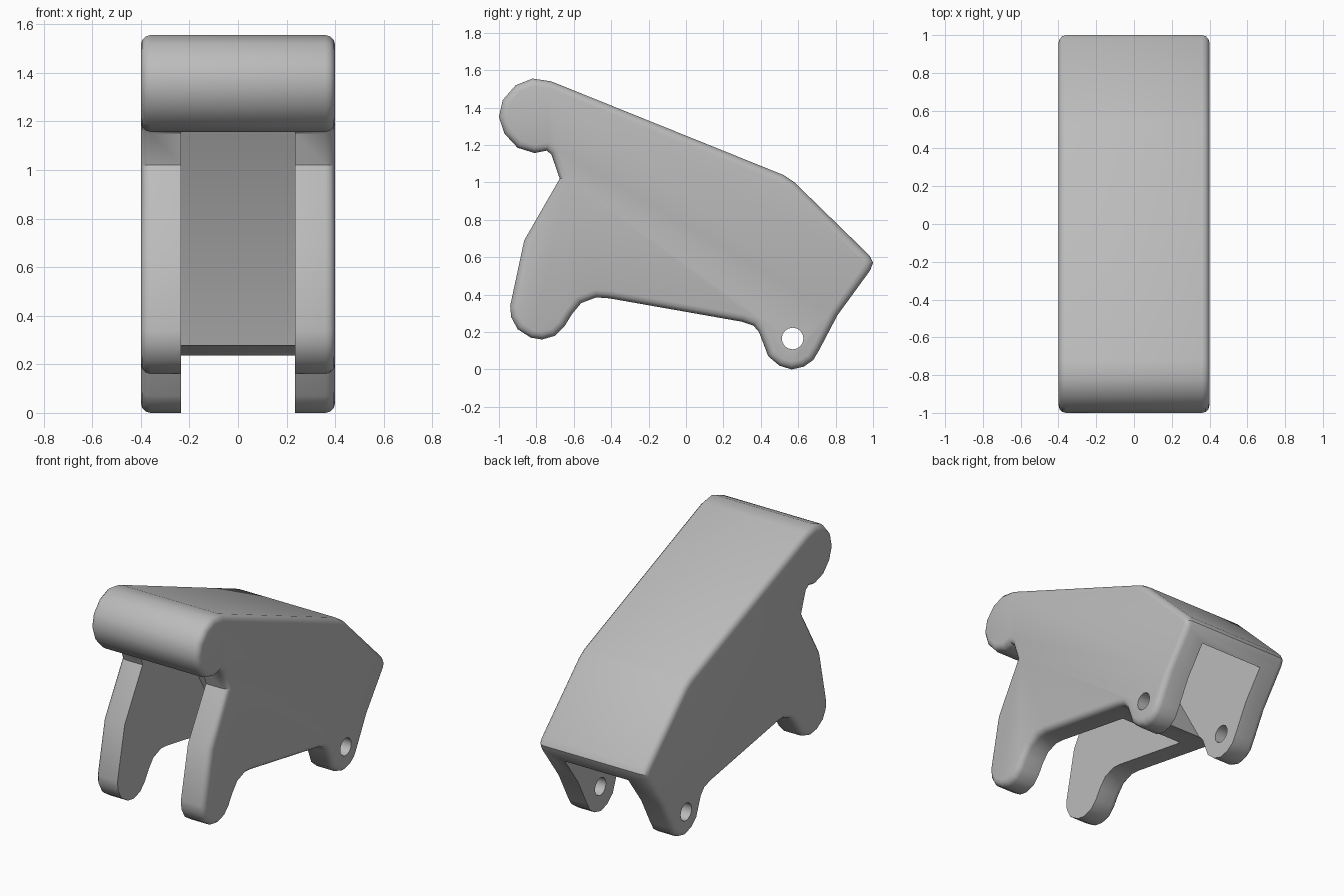
import bpy, bmesh, math
from mathutils import Matrix

cube = bpy.data.objects.get("Cube")
if cube:
    bpy.data.objects.remove(cube, do_unlink=True)

HALF_WIDTH = 0.4      # outer half width
HALF_SLOT = 0.235     # half width of the hollow between the side walls

grey = bpy.data.materials.new("plain_grey")
grey.use_nodes = True
grey.diffuse_color = (0.5, 0.5, 0.5, 1)
grey.node_tree.nodes["Principled BSDF"].inputs["Base Color"].default_value = (0.5, 0.5, 0.5, 1)


def extrude_profile(name, points, half, rounding=0):
    """Extrude a (y, z) outline along x, optionally rounding both rims."""
    bm = bmesh.new()
    face = bm.faces.new([bm.verts.new((-half, y, z)) for y, z in points])
    new = bmesh.ops.extrude_face_region(bm, geom=[face])["geom"]
    bmesh.ops.translate(bm, vec=(2 * half, 0, 0),
                        verts=[v for v in new if isinstance(v, bmesh.types.BMVert)])
    bmesh.ops.recalc_face_normals(bm, faces=bm.faces)
    if rounding:
        rims = [e for e in bm.edges if abs(e.verts[0].co.x - e.verts[1].co.x) < 1e-4]
        bmesh.ops.bevel(bm, geom=rims, offset=rounding, segments=3, profile=0.5,
                        affect='EDGES', clamp_overlap=False)
    return add_object(name, bm)


def add_object(name, bm):
    mesh = bpy.data.meshes.new(name)
    bm.to_mesh(mesh)
    bm.free()
    mesh.materials.append(grey)
    obj = bpy.data.objects.new(name, mesh)
    bpy.context.collection.objects.link(obj)
    return obj


def cut(body, cutter):
    mod = body.modifiers.new(cutter.name, 'BOOLEAN')
    mod.operation = 'DIFFERENCE'
    mod.solver = 'EXACT'
    mod.object = cutter
    bpy.context.view_layer.objects.active = body
    bpy.ops.object.modifier_apply(modifier=mod.name)
    bpy.data.objects.remove(cutter, do_unlink=True)


# Side outline: top slopes, pivot ear, underside, front leg, front lip
outline = [
    (-0.82, 1.555), (-0.72, 1.54), (0.52, 1.04), (0.58, 1.0), (0.98, 0.61),
    (1.0, 0.57), (0.985, 0.53), (0.81, 0.29),
    (0.71, 0.1), (0.68, 0.05), (0.63, 0.015), (0.565, 0), (0.5, 0.02),
    (0.44, 0.07), (0.39, 0.2), (0.36, 0.235), (0.3, 0.255),
    (-0.41, 0.38), (-0.48, 0.385), (-0.56, 0.355), (-0.61, 0.295),
    (-0.65, 0.23), (-0.7, 0.18), (-0.77, 0.16), (-0.83, 0.17), (-0.9, 0.215),
    (-0.935, 0.28), (-0.94, 0.34), (-0.865, 0.69), (-0.675, 1.02),
    (-0.72, 1.15), (-0.745, 1.17), (-0.81, 1.157), (-0.9, 1.185),
    (-0.97, 1.26), (-1.0, 1.35), (-0.98, 1.44), (-0.91, 1.52),
]
cover = extrude_profile("guard_cover", outline, HALF_WIDTH, 0.04)

# Front hollow between the legs, closed behind by a leaning bulkhead
cut(cover, extrude_profile("front_hollow", [
    (-1.2, -0.1), (-1.2, 1.14), (-0.74, 1.15), (-0.62, 1.34),
    (-0.406, 1.28), (0.17, 0.28), (0.17, -0.1)], HALF_SLOT))

# Rear hollow between the pivot ears
cut(cover, extrude_profile("rear_hollow", [
    (0.36, -0.2), (0.36, 0.23), (-0.195, 1.19), (0.54, 0.885),
    (0.945, 0.48), (1.2, 0.22), (1.2, -0.2)], HALF_SLOT))

# Pivot hole through both ears
bm = bmesh.new()
bmesh.ops.create_cone(bm, cap_ends=True, segments=16, radius1=0.058, radius2=0.058, depth=2,
                      matrix=Matrix.Translation((0, 0.57, 0.165)) @ Matrix.Rotation(math.pi / 2, 4, 'Y'))
cut(cover, add_object("pivot_hole", bm))

# Soft shading with crisp slot edges
bpy.ops.object.select_all(action='DESELECT')
cover.select_set(True)
bpy.context.view_layer.objects.active = cover
bpy.ops.object.shade_smooth_by_angle(angle=math.radians(32))
